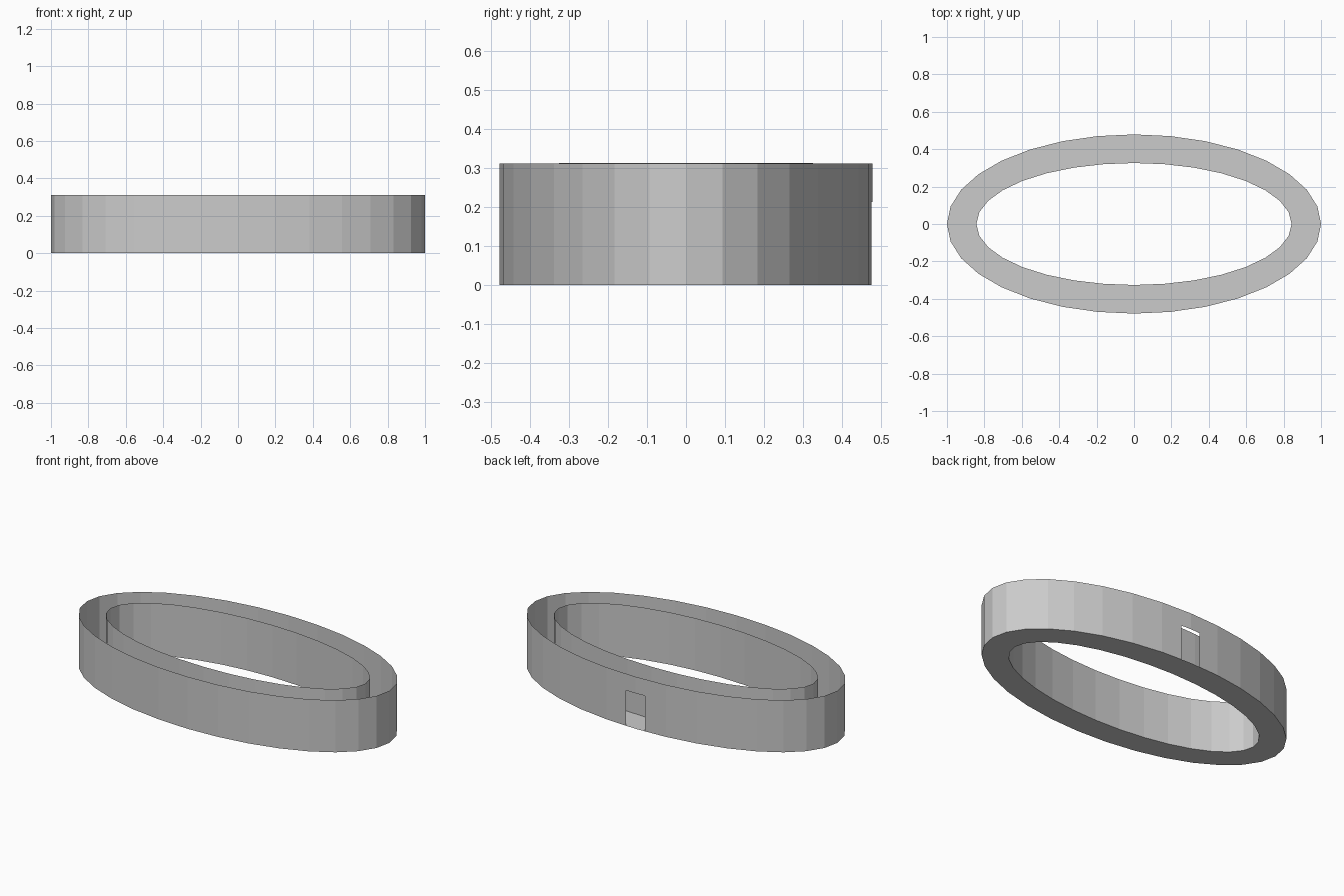
import bpy, bmesh, math

if "Cube" in bpy.data.objects:
    bpy.data.objects.remove(bpy.data.objects["Cube"])

SEGS = 32
OUTER = (1.0, 0.479)
INNER = (0.843, 0.326)
HEIGHT = 0.311
DOOR_HALF, DOOR_TOP = 0.0635, 0.212


def ellipse(bm, radii, z):
    """Ring of vertices on an ellipse."""
    return [bm.verts.new((radii[0] * math.cos(2 * math.pi * i / SEGS),
                          radii[1] * math.sin(2 * math.pi * i / SEGS), z))
            for i in range(SEGS)]


def bridge(bm, a, b):
    """Quads between two rings."""
    for i in range(SEGS):
        j = (i + 1) % SEGS
        bm.faces.new((a[i], a[j], b[j], b[i]))


def finish(bm, name):
    mesh = bpy.data.meshes.new(name)
    bm.to_mesh(mesh)
    bm.free()
    obj = bpy.data.objects.new(name, mesh)
    bpy.context.collection.objects.link(obj)
    return obj


def strip(name, low, low_z, high, high_z):
    bm = bmesh.new()
    bridge(bm, ellipse(bm, low, low_z), ellipse(bm, high, high_z))
    return bm, name


# Inner wall and floor of the open trough
finish(*strip("inner_wall", INNER, 0, INNER, HEIGHT + 0.001))
finish(*strip("floor", OUTER, 0, INNER, 0))

# Outer wall with a doorway cut through the middle of the back
bm, name = strip("outer_wall", OUTER, 0, OUTER, HEIGHT)


def back_faces():
    return [f for f in bm.faces
            if f.calc_center_median().y > 0 and abs(f.calc_center_median().x) < 0.19]


for co, no in (((DOOR_HALF, 0, 0), (1, 0, 0)),
               ((-DOOR_HALF, 0, 0), (1, 0, 0)),
               ((0, 0, DOOR_TOP), (0, 0, 1))):
    faces = back_faces()
    geom = (faces + list({e for f in faces for e in f.edges})
            + list({v for f in faces for v in f.verts}))
    bmesh.ops.bisect_plane(bm, geom=geom, dist=1e-5, plane_co=co, plane_no=no)

door = [f for f in back_faces()
        if abs(f.calc_center_median().x) < DOOR_HALF
        and f.calc_center_median().z < DOOR_TOP]
bmesh.ops.delete(bm, geom=door, context='FACES')
finish(bm, name)
